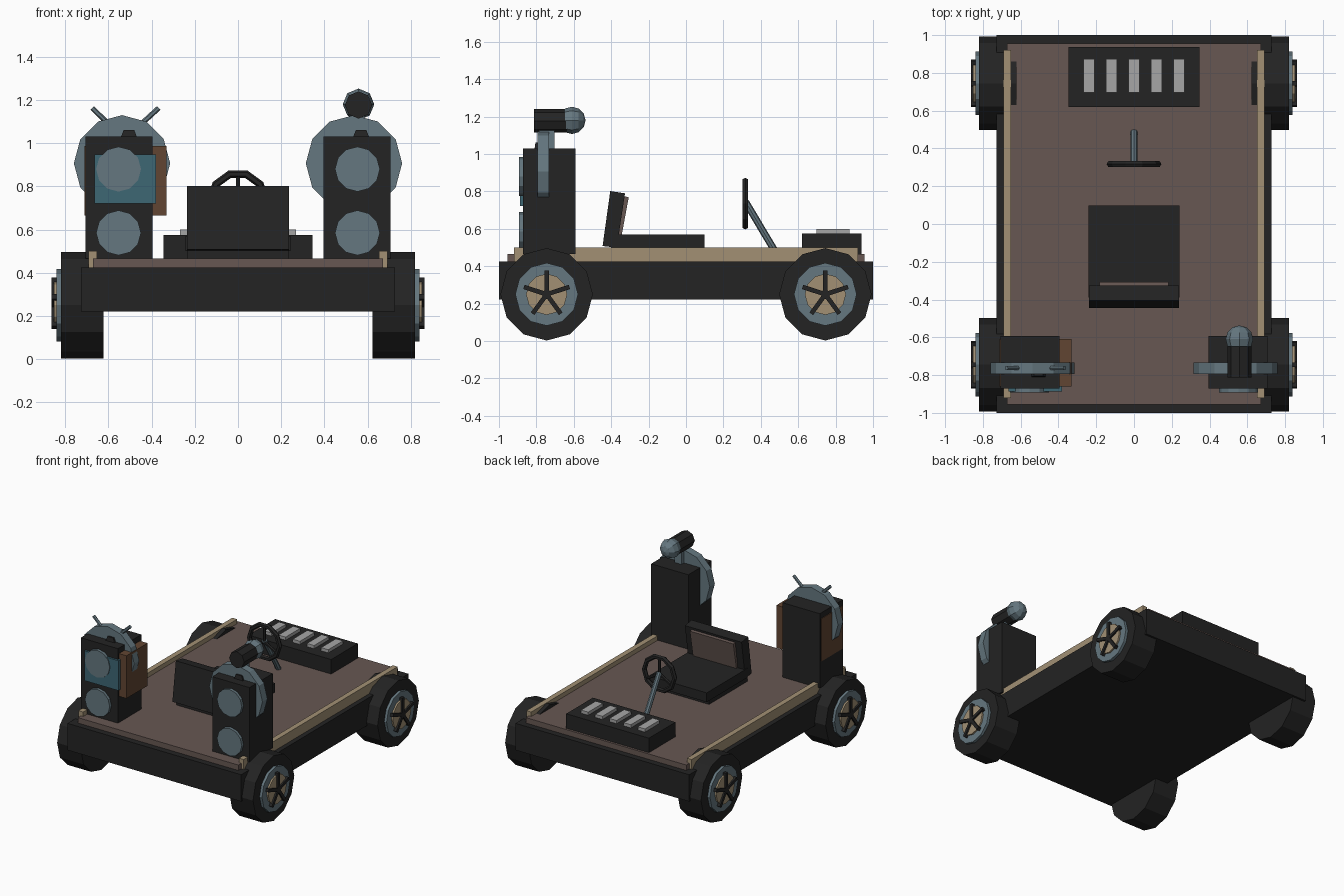
import bpy, bmesh, math
from mathutils import Matrix, Vector

if "Cube" in bpy.data.objects:
    bpy.data.objects.remove(bpy.data.objects["Cube"])


def mat(name, r, g, b):
    m = bpy.data.materials.new(name)
    m.diffuse_color = (r, g, b, 1)
    m.use_nodes = True
    m.node_tree.nodes["Principled BSDF"].inputs["Base Color"].default_value = m.diffuse_color
    return m


BLACK = mat("black", 0.017, 0.017, 0.017)
BLUE = mat("grey_blue", 0.13, 0.185, 0.215)
DECK = mat("dull_brown", 0.135, 0.096, 0.085)
TAN = mat("tan", 0.36, 0.28, 0.175)
WOOD = mat("wood_brown", 0.12, 0.06, 0.032)
TEAL = mat("teal", 0.048, 0.135, 0.175)
WHITE = mat("light_grey", 0.38, 0.38, 0.38)


def finish(name, bm, m):
    bmesh.ops.recalc_face_normals(bm, faces=bm.faces)
    me = bpy.data.meshes.new(name)
    bm.to_mesh(me)
    bm.free()
    me.materials.append(m)
    o = bpy.data.objects.new(name, me)
    bpy.context.collection.objects.link(o)
    return o


def box(name, x, y, z, m):
    """Box from (min, max) ranges."""
    bm = bmesh.new()
    c = Vector([(a + b) / 2 for a, b in (x, y, z)])
    s = [b - a for a, b in (x, y, z)]
    bmesh.ops.create_cube(bm, size=1, matrix=Matrix.Translation(c) @ Matrix.Diagonal((*s, 1)))
    return finish(name, bm, m)


def rod(name, a, b, r, n, m):
    """n-sided cylinder from point a to point b."""
    a, b = Vector(a), Vector(b)
    bm = bmesh.new()
    rot = (b - a).to_track_quat('Z', 'Y').to_matrix().to_4x4()
    bmesh.ops.create_cone(bm, cap_ends=True, segments=n, radius1=r, radius2=r, depth=(b - a).length,
                          matrix=Matrix.Translation((a + b) / 2) @ rot)
    return finish(name, bm, m)


def prism(name, profile, x0, x1, m):
    """Extrude a (y, z) profile along x."""
    bm = bmesh.new()
    f = bm.faces.new([bm.verts.new((x0, y, z)) for y, z in profile])
    new = bmesh.ops.extrude_face_region(bm, geom=[f])['geom']
    bmesh.ops.translate(bm, vec=(x1 - x0, 0, 0), verts=[v for v in new if isinstance(v, bmesh.types.BMVert)])
    return finish(name, bm, m)


# Chassis, deck and side rails
box("chassis", (-.727, .727), (-1, 1), (.222, .425), BLACK)
box("deck", (-.672, .672), (-.955, .955), (.42, .466), DECK)
for s in (-1, 1):
    box("side_rail", sorted((s * .652, s * .692)), (-.92, .92), (.425, .5), TAN)

# Wheels: tyre, rim, hub plate and five spokes
for s in (-1, 1):
    for y in (-.745, .745):
        z = .25
        rod("tyre", (s * .622, y, z), (s * .82, y, z), .247, 12, BLACK)
        rod("rim", (s * .8, y, z), (s * .84, y, z), .168, 12, BLUE)
        rod("hub_plate", (s * .82, y, z), (s * .852, y, z), .11, 12, TAN)
        rod("hub_cap", (s * .83, y, z), (s * .863, y, z), .025, 8, BLACK)
        for i in range(5):
            spoke = box("spoke", (-.012, .012), (-.012, .012), (0, .128), BLACK)
            spoke.matrix_world = Matrix.Translation((s * .852, y, z)) @ Matrix.Rotation(math.tau * i / 5, 4, 'X')

# Speaker towers with cones, disc and a top clip
for s in (-1, 1):
    box("speaker_cabinet", sorted((s * .395, s * .706)), (-.872, -.592), (.466, 1.03), BLACK)
    for z in (.585, .88):
        rod("speaker_cone", (s * .553, -.86, z), (s * .553, -.893, z), .104, 12, BLUE)
    rod("arch_disc", (s * .537, -.733, .907), (s * .537, -.793, .907), .223, 12, BLUE)
    cx = -.505 if s < 0 else .57
    bm = bmesh.new()
    bmesh.ops.create_cone(bm, cap_ends=True, segments=4, radius1=.056, radius2=.034, depth=.04,
                          matrix=Matrix.Translation((cx, -.795, 1.042)) @ Matrix.Diagonal((1, .4, 1, 1))
                          @ Matrix.Rotation(math.pi / 4, 4, 'Z'))
    finish("top_clip", bm, BLACK)

# Television set built into the left tower
box("television_case", (-.711, -.332), (-.86, -.608), (.665, .988), WOOD)
box("television_screen", (-.665, -.38), (-.887, -.85), (.722, .948), TEAL)
rod("left_antenna", (-.57, -.763, 1.06), (-.675, -.763, 1.163), .012, 6, BLUE)
rod("right_antenna", (-.48, -.763, 1.06), (-.367, -.763, 1.163), .012, 6, BLUE)

# Microphone on the right tower
rod("microphone_handle", (.558, -.812, 1.177), (.558, -.62, 1.177), .063, 8, BLACK)
bm = bmesh.new()
bmesh.ops.create_uvsphere(bm, u_segments=8, v_segments=6, radius=.073,
                          matrix=Matrix.Translation((.558, -.61, 1.18)) @ Matrix.Rotation(math.pi / 2, 4, 'X'))
finish("microphone_head", bm, BLUE)
box("microphone_post", (.53, .586), (-.785, -.702), (1.0, 1.13), BLUE)

# Seat
box("seat_base", (-.235, .235), (-.4, .06), (.46, .51), BLACK)
box("seat_cushion", (-.242, .242), (-.39, .098), (.5, .57), BLACK)
prism("seat_back", [(-.446, .508), (-.37, .5), (-.326, .79), (-.405, .802)], -.237, .237, BLACK)
prism("seat_pad", [(-.375, .56), (-.345, .56), (-.306, .77), (-.34, .775)], -.182, .182, DECK)

# Steering wheel and column
bm = bmesh.new()
n, k = 10, 6
ring = []
for i in range(n):
    a = math.tau * i / n
    ring.append([bm.verts.new(((.127 + .018 * math.cos(b)) * math.cos(a), .317 + .018 * math.sin(b),
                               .735 + (.127 + .018 * math.cos(b)) * math.sin(a)))
                 for b in (math.tau * j / k for j in range(k))])
for i in range(n):
    for j in range(k):
        p, q = ring[i], ring[(i + 1) % n]
        bm.faces.new((p[j], q[j], q[(j + 1) % k], p[(j + 1) % k]))
finish("steering_wheel", bm, BLACK)
for a in (90, 210, 330):
    a = math.radians(a)
    rod("steering_spoke", (0, .317, .735), (.125 * math.cos(a), .317, .735 + .125 * math.sin(a)), .011, 6, BLACK)
rod("steering_column", (0, .318, .745), (0, .485, .465), .019, 8, BLUE)

# Console with five keys
box("console", (-.346, .346), (.62, .938), (.46, .576), BLACK)
for i in range(5):
    x = (i - 2) * .119
    box("console_key", (x - .03, x + .03), (.697, .873), (.57, .6), WHITE)
